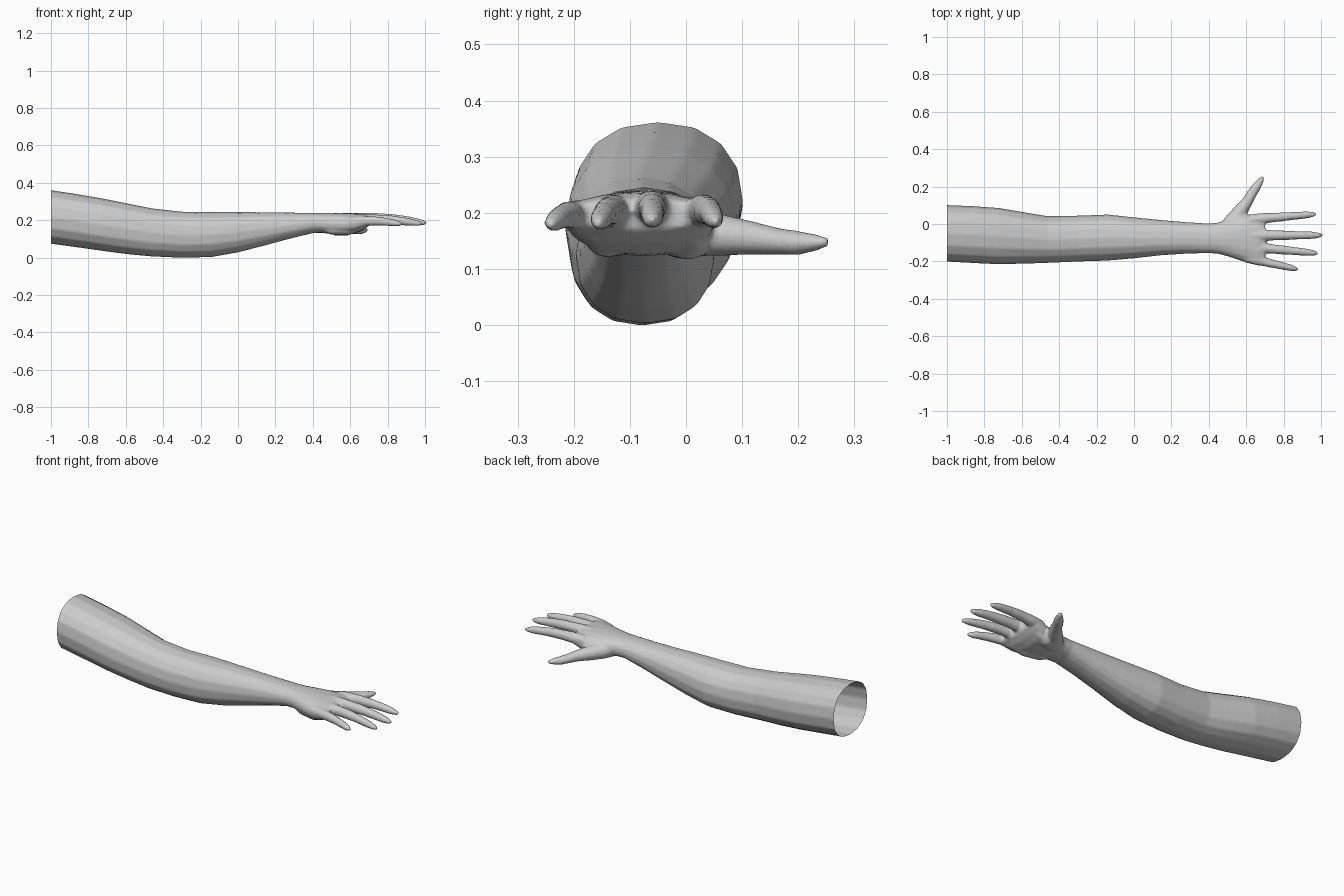
import bpy, bmesh
from math import cos, sin, tau
from mathutils import Vector

bm = bmesh.new()


def spow(v, p):
    return abs(v) ** p * (1 if v >= 0 else -1)


def tube(stations, sides=16, power=1.0, direction=None):
    """Closed loft; each station is x, y, z, half width, half height."""
    pts = [Vector(s[:3]) for s in stations]
    rings = []
    for i, s in enumerate(stations):
        d = direction or pts[min(i + 1, len(pts) - 1)] - pts[max(i - 1, 0)]
        side = Vector((-d.y, d.x, 0)).normalized()
        up = Vector(d).normalized().cross(side)
        rings.append([bm.verts.new(pts[i]
                      + side * s[3] * spow(cos(tau * k / sides), power)
                      + up * s[4] * spow(sin(tau * k / sides), power))
                      for k in range(sides)])
    for a, b in zip(rings, rings[1:]):
        for k in range(sides):
            j = (k + 1) % sides
            bm.faces.new((a[k], a[j], b[j], b[k]))
    bm.faces.new(list(reversed(rings[0])))
    bm.faces.new(rings[-1])


# Arm and palm: x, y min, y max, z min, z max
arm = [(-1.03, -.200, .103, .078, .366), (-.86, -.209, .096, .055, .34),
       (-.72, -.216, .086, .035, .316), (-.58, -.212, .062, .017, .288),
       (-.46, -.208, .042, .006, .264), (-.30, -.201, .045, -.001, .246),
       (-.14, -.196, .051, .003, .245), (0, -.184, .036, .028, .245),
       (.14, -.168, .022, .064, .243), (.28, -.159, .010, .102, .241),
       (.40, -.156, .003, .131, .240), (.45, -.160, .008, .132, .240),
       (.50, -.173, .024, .126, .240), (.56, -.193, .040, .122, .240),
       (.62, -.212, .052, .126, .238), (.665, -.222, .054, .145, .235),
       (.70, -.215, .045, .170, .226)]
tube([(x, (a + b) / 2, (c + d) / 2, (b - a) / 2, (d - c) / 2)
      for x, a, b, c, d in arm], 16, .88, Vector((1, 0, 0)))

# Fingers: base and tip
fingers = [((.62, .024, .200), (.975, .053, .183), 1.0),
           ((.62, -.061, .207), (1.008, -.060, .184), 1.05),
           ((.62, -.122, .200), (.985, -.157, .180), 1.0),
           ((.60, -.180, .190), (.877, -.243, .178), .95)]
profile = [(0, .028, .030), (.22, .029, .030), (.36, .025, .027), (.50, .0245, .026),
           (.60, .022, .024), (.74, .021, .022), (.86, .019, .019),
           (.95, .014, .014), (1, .007, .008)]
for base, tip, f in fingers:
    a, b = Vector(base), Vector(tip)
    tube([(*(a.lerp(b, t) + Vector((0, 0, .012 * sin(t * tau / 2)))), w * f, h * f)
          for t, w, h in profile], 12)

# Thumb and the pad at its root
tube([(.47, -.06, .172, .040, .040), (.52, .005, .166, .046, .044),
      (.565, .062, .160, .040, .038), (.605, .118, .155, .030, .030),
      (.632, .165, .149, .027, .024), (.655, .200, .146, .025, .022),
      (.677, .232, .147, .018, .015), (.690, .254, .148, .008, .008)], 12)
tube([(.47, -.02, .160, .015, .015), (.52, -.01, .148, .040, .030),
      (.58, .005, .146, .040, .030), (.64, .015, .158, .015, .015)], 12)

# Heel of the hand on the little finger side
tube([(.44, -.12, .160, .015, .015), (.50, -.125, .150, .035, .028),
      (.59, -.14, .150, .040, .030), (.66, -.16, .165, .020, .018)], 12)

bmesh.ops.recalc_face_normals(bm, faces=bm.faces)
mesh = bpy.data.meshes.new("arm_with_hand")
bm.to_mesh(mesh)
bm.free()
obj = bpy.data.objects.new("arm_with_hand", mesh)
bpy.context.collection.objects.link(obj)
bpy.context.view_layer.objects.active = obj
obj.select_set(True)

# Fuse the parts into one skin and soften the joins
fuse = obj.modifiers.new("fuse", 'REMESH')
fuse.mode = 'VOXEL'
fuse.voxel_size = .007
soft = obj.modifiers.new("soften", 'SMOOTH')
soft.factor = .5
soft.iterations = 5
for name in ("fuse", "soften"):
    bpy.ops.object.modifier_apply(modifier=name)

# Open end at the upper arm
bm = bmesh.new()
bm.from_mesh(obj.data)
bmesh.ops.bisect_plane(bm, geom=bm.verts[:] + bm.edges[:] + bm.faces[:],
                       plane_co=(-1, 0, 0), plane_no=(1, 0, 0), clear_inner=True)
bm.to_mesh(obj.data)
bm.free()
for p in obj.data.polygons:
    p.use_smooth = True
